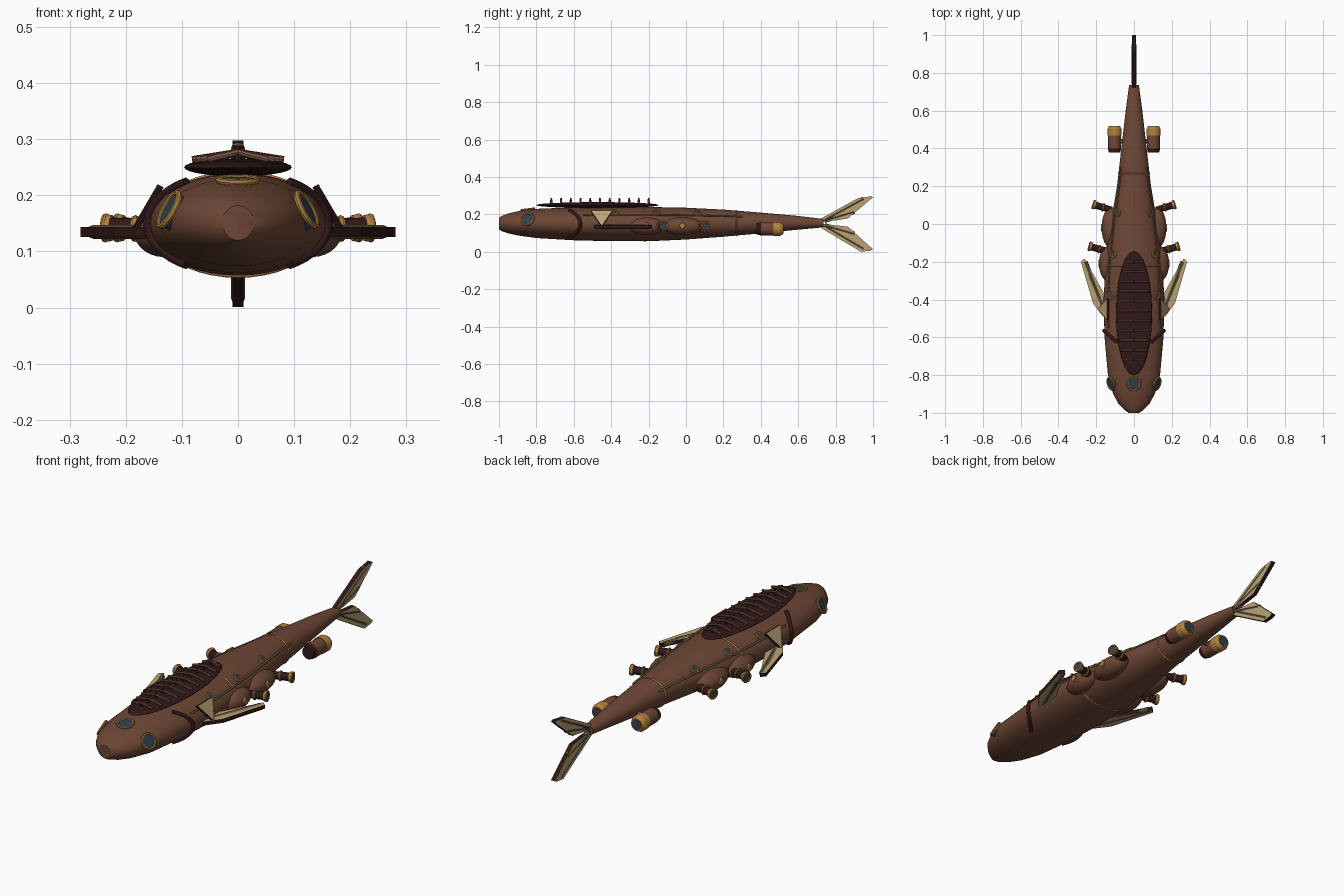
import bpy, bmesh, math
from mathutils import Vector

if "Cube" in bpy.data.objects:
    bpy.data.objects.remove(bpy.data.objects["Cube"])

def mat(name, c):
    m = bpy.data.materials.new(name)
    m.diffuse_color = (*c, 1)
    m.use_nodes = True
    m.node_tree.nodes["Principled BSDF"].inputs["Base Color"].default_value = m.diffuse_color
    return m

HULL = mat("hull brown", (0.155, 0.063, 0.036))
DARK = mat("dark maroon", (0.030, 0.009, 0.009))
BRASS = mat("brass", (0.45, 0.22, 0.05))
GLASS = mat("dark teal glass", (0.028, 0.055, 0.08))
TAN = mat("tan membrane", (0.50, 0.37, 0.18))
OLIVE = mat("olive rays", (0.15, 0.11, 0.06))
RIB = mat("rib brown", (0.19, 0.095, 0.06))

def finish(ob, name, *mats, smooth=True):
    ob.name = name
    for m in mats:
        ob.data.materials.append(m)
    if smooth:
        bpy.ops.object.select_all(action='DESELECT')
        ob.select_set(True)
        bpy.context.view_layer.objects.active = ob
        bpy.ops.object.shade_smooth_by_angle(angle=math.radians(35))
    return ob

def from_bm(bm, name, *mats, smooth=True):
    bmesh.ops.recalc_face_normals(bm, faces=bm.faces)
    me = bpy.data.meshes.new(name)
    bm.to_mesh(me)
    bm.free()
    ob = bpy.data.objects.new(name, me)
    bpy.context.collection.objects.link(ob)
    return finish(ob, name, *mats, smooth=smooth)

def beam(name, a, b, r, m, r2=None, n=16):
    a, b = Vector(a), Vector(b)
    d = b - a
    bpy.ops.mesh.primitive_cone_add(vertices=n, radius1=r, radius2=r if r2 is None else r2,
        depth=d.length, location=(a + b) / 2, rotation=d.to_track_quat('Z', 'Y').to_euler())
    return finish(bpy.context.object, name, m)

def ring(name, p, d, R, r, m):
    bpy.ops.mesh.primitive_torus_add(major_radius=R, minor_radius=r, major_segments=24, minor_segments=8,
        location=p, rotation=Vector(d).to_track_quat('Z', 'Y').to_euler())
    return finish(bpy.context.object, name, m)

def ball(name, p, s, m):
    bpy.ops.mesh.primitive_uv_sphere_add(segments=24, ring_count=14, radius=1, location=p)
    bpy.context.object.scale = s
    return finish(bpy.context.object, name, m)

def tube(name, pts, r, m, cyclic=False):
    cu = bpy.data.curves.new(name, 'CURVE')
    cu.dimensions = '3D'
    cu.bevel_depth = r
    cu.bevel_resolution = 2
    cu.use_fill_caps = True
    sp = cu.splines.new('POLY')
    sp.points.add(len(pts) - 1)
    for q, p in zip(sp.points, pts):
        q.co = (*p, 1)
    sp.use_cyclic_u = cyclic
    ob = bpy.data.objects.new(name, cu)
    bpy.context.collection.objects.link(ob)
    cu.materials.append(m)
    return ob

def plate(name, pts, normal, t):
    # tan faces on both sides, dark rim
    n = Vector(normal).normalized() * t / 2
    bm = bmesh.new()
    a = [bm.verts.new(Vector(p) + n) for p in pts]
    b = [bm.verts.new(Vector(p) - n) for p in pts]
    bm.faces.new(a)
    bm.faces.new(b[::-1])
    for i in range(len(a)):
        j = (i + 1) % len(a)
        bm.faces.new((a[i], b[i], b[j], a[j])).material_index = 1
    return from_bm(bm, name, TAN, DARK, smooth=False)

# hull stations: y, half width, bottom z, top z
ST = [(-1, .028, .12, .182), (-.985, .05, .111, .192), (-.95, .083, .099, .205), (-.9, .11, .088, .217),
      (-.8, .138, .074, .23), (-.6, .156, .062, .238), (-.4, .161, .057, .240), (-.2, .150, .057, .240),
      (0, .124, .066, .236), (.2, .090, .081, .226), (.4, .067, .099, .210), (.6, .044, .119, .192),
      (.735, .026, .131, .176)]

def hull(y, a, off=0.0):
    y = min(max(y, -1), .735)
    for s, e in zip(ST, ST[1:]):
        if y <= e[0]:
            break
    f = (y - s[0]) / (e[0] - s[0])
    w, lo, hi = (s[i] + f * (e[i] - s[i]) for i in (1, 2, 3))
    return Vector(((w + off) * math.cos(a), y, (lo + hi) / 2 + ((hi - lo) / 2 + off) * math.sin(a)))

def hull_normal(y, a):
    u = hull(y, a + .01) - hull(y, a - .01)
    v = hull(y + .02, a) - hull(y - .02, a)
    return u.cross(v).normalized() * -1 if u.cross(v).dot(hull(y, a, .1) - hull(y, a)) < 0 else u.cross(v).normalized()

# hull
bm = bmesh.new()
N = 40
rows = [[bm.verts.new(hull(s[0], 2 * math.pi * i / N)) for i in range(N)] for s in ST]
for r0, r1 in zip(rows, rows[1:]):
    for i in range(N):
        bm.faces.new((r0[i], r0[(i + 1) % N], r1[(i + 1) % N], r1[i]))
bm.faces.new(rows[0])
bm.faces.new(rows[-1])
from_bm(bm, "hull", HULL)

# brass hull bands
for y in (-.22, .268):
    tube("hull_band", [hull(y, 2 * math.pi * i / 40) for i in range(40)], .004, BRASS, True)

def window(name, y, a, r, t):
    p, n = hull(y, a), hull_normal(y, a)
    beam(name + "_glass", p - n * .015, p + n * .005, r, GLASS, n=24)
    ring(name + "_rim", p + n * .003, n, r, t, BRASS)

# top eye
window("top_eye", -.845, math.pi / 2, .034, .006)

# dorsal cushion with ribs
ball("dorsal_cushion", (0, -.473, .250), (.096, .328, .016), DARK)
for i in range(11):
    y = -.72 + .052 * i
    w = .082 * math.sqrt(1 - ((y + .473) / .328) ** 2)
    for s in (1, -1):
        beam("dorsal_rib", (s * w, y, .264), (0, y, .277), .006, RIB, n=8)
    beam("dorsal_stud", (0, y, .262), (0, y, .287), .007, DARK, .004, n=8)

# tail fins
def tail(name, pts, rays):
    plate(name, [(0, y, z) for y, z in pts], (1, 0, 0), .020)
    for (a, b), (c, d) in rays:
        beam(name + "_ray", (0, a, b), (0, c, d), .0125, OLIVE, n=8)

tail("upper_tail_fin", [(.715, .160), (.725, .180), (.917, .286), (.99, .298), (1, .292), (.865, .178), (.74, .160)],
     [((.74, .170), (.95, .284)), ((.74, .167), (.90, .215))])
tail("lower_tail_fin", [(.715, .150), (.74, .148), (.865, .135), (1, .014), (.985, .006), (.935, .001), (.725, .126)],
     [((.74, .140), (.95, .016)), ((.74, .142), (.90, .096))])

for s, side in ((1, "right"), (-1, "left")):
    def A(a):
        return a if s > 0 else math.pi - a
    # side eye and portholes
    window(side + "_eye", -.845, A(.30), .033, .006)
    for y in (-.38, -.16, .06):
        window(side + "_porthole", y, A(.72), .017, .005)
    # gill strip
    gill = []
    for i in range(17):
        a = -.95 + 1.9 * i / 16
        gill.append(hull(-.565 - .06 * (a / .95) ** 2, A(a), .003))
    tube(side + "_gill_strip", gill, .009, DARK)
    # cable along the flank
    tube(side + "_cable", [hull(-.55 + .85 * i / 30, A(.55), .002) for i in range(31)], .0045, OLIVE)
    # pectoral fin
    plate(side + "_pectoral_fin", [(s * x, y, .135) for x, y in
          ((.14, -.49), (.165, -.49), (.217, -.42), (.281, -.2), (.262, -.183), (.14, -.40))], (0, 0, 1), .018)
    for x, y in ((.258, -.20), (.235, -.27)):
        beam(side + "_pectoral_ray", (s * .155, -.46, .135), (s * x, y, .135), .0125, OLIVE, n=8)
    # triangular flap
    plate(side + "_flap", [(s * .138, -.508, .217), (s * .138, -.395, .217), (s * .186, -.45, .135)],
          (s * .86, 0, .5), .012)
    # bulging side pods with brass diamond
    for y, x, l in ((-.21, .132, .095), (-.02, .118, .11)):
        ball(side + "_pod", (s * x, y, .137), (.054, l, .047), HULL)
        beam(side + "_pod_diamond", (s * (x + .045), y, .140), (s * (x + .057), y, .140), .022, BRASS, .018, n=4)
    # side cannons
    for a, b in (((.12, .075, .14), (.215, .103, .142)), ((.14, -.145, .14), (.236, -.118, .142))):
        p, q = Vector((s * a[0], *a[1:])), Vector((s * b[0], *b[1:]))
        d = (q - p).normalized()
        beam(side + "_cannon", p, q, .017, DARK, .019)
        beam(side + "_cannon_muzzle", q - d * .012, q, .023, BRASS, .025)
        ring(side + "_cannon_lip", q, d, .021, .005, BRASS)
        beam(side + "_cannon_bore", q, q + d * .002, .018, GLASS)
        ring(side + "_cannon_collar", p + d * .045, d, .019, .005, BRASS)
    # rear thrusters
    c = [Vector((s * .103, y, .123)) for y in (.378, .40, .468, .502, .518, .520)]
    beam(side + "_thruster_intake", c[0], c[1], .030, DARK, .035, 24)
    beam(side + "_thruster_body", c[1], c[2], .035, HULL, .035, 24)
    beam(side + "_thruster_cowl", c[2], c[3], .038, BRASS, .038, 24)
    beam(side + "_thruster_lip", c[3], c[4], .038, BRASS, .029, 24)
    beam(side + "_thruster_nozzle", c[4], c[5], .024, GLASS, .024, 24)
    beam(side + "_thruster_strut", (0, .44, .15), c[2] - Vector((0, .03, 0)), .012, HULL)
